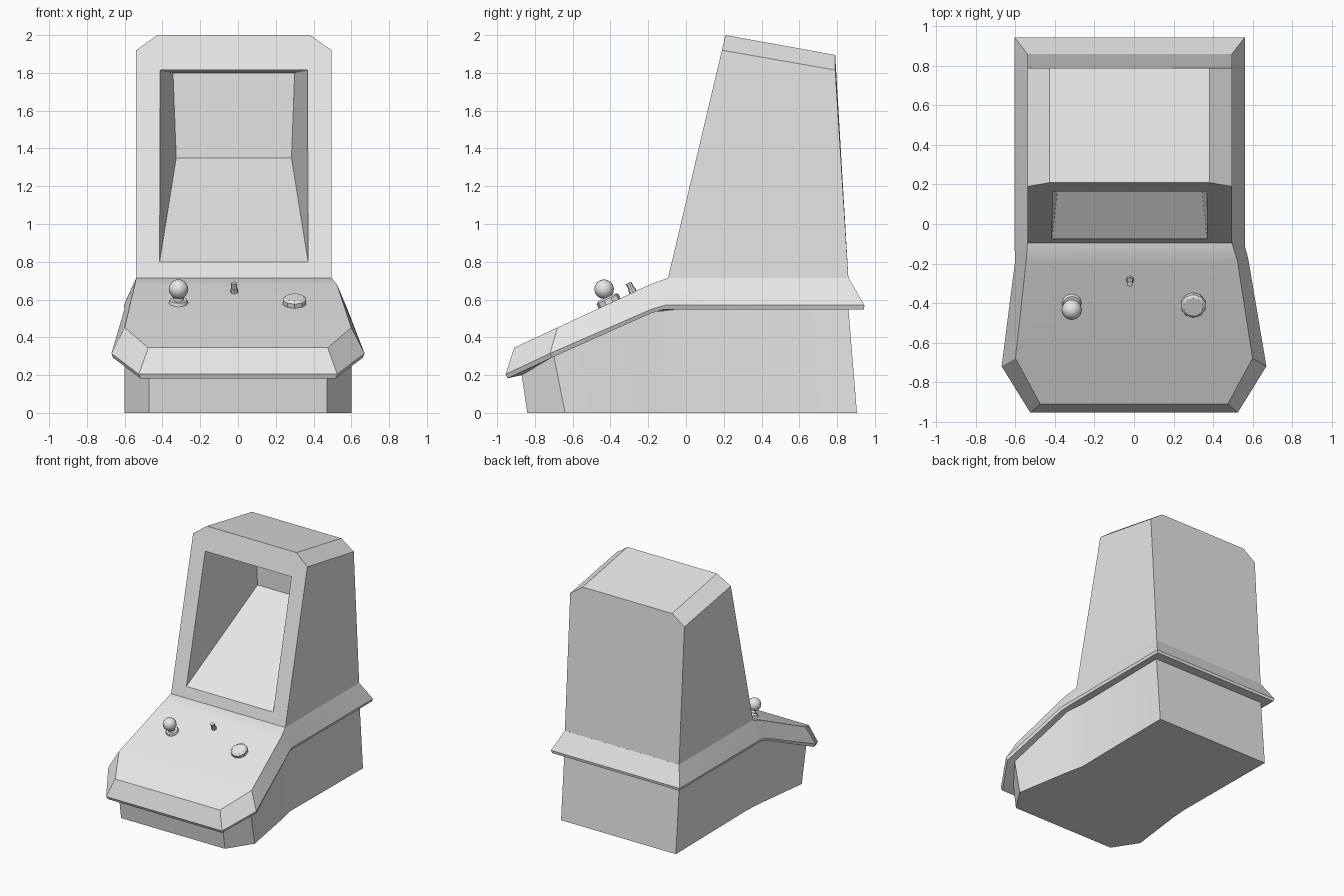
import bpy, bmesh, math
from mathutils import Matrix, Vector

if "Cube" in bpy.data.objects:
    bpy.data.objects.remove(bpy.data.objects["Cube"])

grey = bpy.data.materials.new("light_grey")
grey.diffuse_color = (0.8, 0.8, 0.8, 1)
grey.use_nodes = True
grey.node_tree.nodes["Principled BSDF"].inputs["Base Color"].default_value = grey.diffuse_color
CX = -0.022                      # the hood sits slightly off centre
TILT = math.atan(0.465)          # slope of the control panel


def finish(bm, name, angle=30):
    bmesh.ops.recalc_face_normals(bm, faces=bm.faces[:])
    me = bpy.data.meshes.new(name)
    bm.to_mesh(me)
    bm.free()
    me.materials.append(grey)
    ob = bpy.data.objects.new(name, me)
    bpy.context.collection.objects.link(ob)
    bpy.ops.object.select_all(action='DESELECT')
    ob.select_set(True)
    bpy.context.view_layer.objects.active = ob
    bpy.ops.object.shade_smooth_by_angle(angle=math.radians(angle))
    return ob


def loft(name, loops):
    """Each loop is a half outline from back to front, mirrored, bridged and capped."""
    bm = bmesh.new()
    rings = []
    for half in loops:
        off = [CX if y > -0.15 else CX / 2 if y > -0.3 else 0 for _, y, _ in half]
        right = [bm.verts.new((o + x, y, z)) for o, (x, y, z) in zip(off, half)]
        left = [bm.verts.new((o - x, y, z)) for o, (x, y, z) in zip(off, half)]
        rings.append(right + left[::-1])
    n = len(rings[0])
    for a, b in zip(rings, rings[1:]):
        for i in range(n):
            j = (i + 1) % n
            bm.faces.new((a[i], a[j], b[j], b[i]))
    for r in (rings[0], rings[-1]):
        for i in range(n // 2 - 1):
            bm.faces.new((r[i], r[i + 1], r[n - 2 - i], r[n - 1 - i]))
    return finish(bm, name)


# Base box, flaring towards a chamfered front
base_top = [(.52, .86, .55), (.51, -.03, .55), (.53, -.17, .535), (.60, -.70, .30), (.47, -.87, .20)]
base_bottom = [(.52, .905, 0), (.51, -.03, 0), (.53, -.17, 0), (.60, -.64, 0), (.47, -.84, 0)]
loft("base", [base_top, base_bottom])

# Flange and control panel in one moulded shell with a sloping skirt
deck = [(.517, .86, .715), (.517, -.095, .715), (.535, -.19, .68), (.60, -.68, .452), (.475, -.91, .345)]
lip = [(.583, .945, .57), (.583, -.11, .57), (.59, -.18, .55), (.67, -.72, .315), (.525, -.955, .205)]
lip_low = [(x - .008, y + (.01 if y < -.5 else -.004), z - .022) for x, y, z in lip]
loft("control_panel_shell", [deck, lip, lip_low, base_top])

# Hood with chamfered roof edges and a recessed screen well
bm = bmesh.new()


def pair(half, y, z, c=CX):
    return [bm.verts.new((c - half, y, z)), bm.verts.new((c + half, y, z))]


def front_y(z):
    return -.095 + (z - .715) * .2365


fb, fs, ft = pair(.517, front_y(.71), .71), pair(.517, front_y(1.92), 1.92), pair(.405, front_y(2), 2)
bb, bs, bt = pair(.517, .86, .71), pair(.517, .79, 1.815), pair(.405, .79, 1.895)
ob_, ot = pair(.393, front_y(.8), .8), pair(.390, front_y(1.815), 1.815)
wb, wt = pair(.305, .72, 1.35), pair(.322, .71, 1.80)
for s in (0, 1):
    bm.faces.new((fb[s], fs[s], bs[s], bb[s]))        # side
    bm.faces.new((fs[s], ft[s], bt[s], bs[s]))        # roof chamfer
    bm.faces.new((fb[s], ob_[s], ot[s], fs[s]))       # bezel side
    bm.faces.new((ob_[s], wb[s], wt[s], ot[s]))       # well side
for a, b in ((ft, bt), (fb, ob_), (ob_, wb), (wb, wt), (wt, ot), (fb, bb)):
    bm.faces.new((a[0], a[1], b[1], b[0]))            # roof, sill, screen, well back, ceiling, floor
bm.faces.new((bb[0], bb[1], bs[1], bt[1], bt[0], bs[0]))
bm.faces.new((ot[0], ot[1], fs[1], ft[1], ft[0], fs[0]))
finish(bm, "hood")


# Controls stand square to the sloping panel
def on_panel(x, y, height):
    p = Vector((x, y, .68 + (y + .19) * .465))
    return Matrix.Translation(p) @ Matrix.Rotation(TILT, 4, 'X') @ Matrix.Translation((0, 0, height))


def peg(name, x, y, parts, sides, ball=None):
    """parts: (bottom radius, top radius, start height, end height)."""
    b = bmesh.new()
    for r1, r2, h1, h2 in parts:
        bmesh.ops.create_cone(b, cap_ends=True, segments=sides, radius1=r1, radius2=r2,
                              depth=h2 - h1, matrix=on_panel(x, y, (h1 + h2) / 2))
    if ball:
        bmesh.ops.create_uvsphere(b, u_segments=12, v_segments=8, radius=ball[0],
                                  matrix=on_panel(x, y, ball[1]))
    finish(b, name, 35)


peg("joystick", -.315, -.40, [(.056, .045, -.02, .018), (.028, .022, .018, .05)], 12, (.052, .08))
peg("start_switch", -.02, -.28, [(.02, .02, -.02, .02), (.016, .016, .02, .055)], 8)
peg("fire_button", .30, -.405, [(.064, .064, -.03, .025), (.064, .05, .025, .035)], 10)
